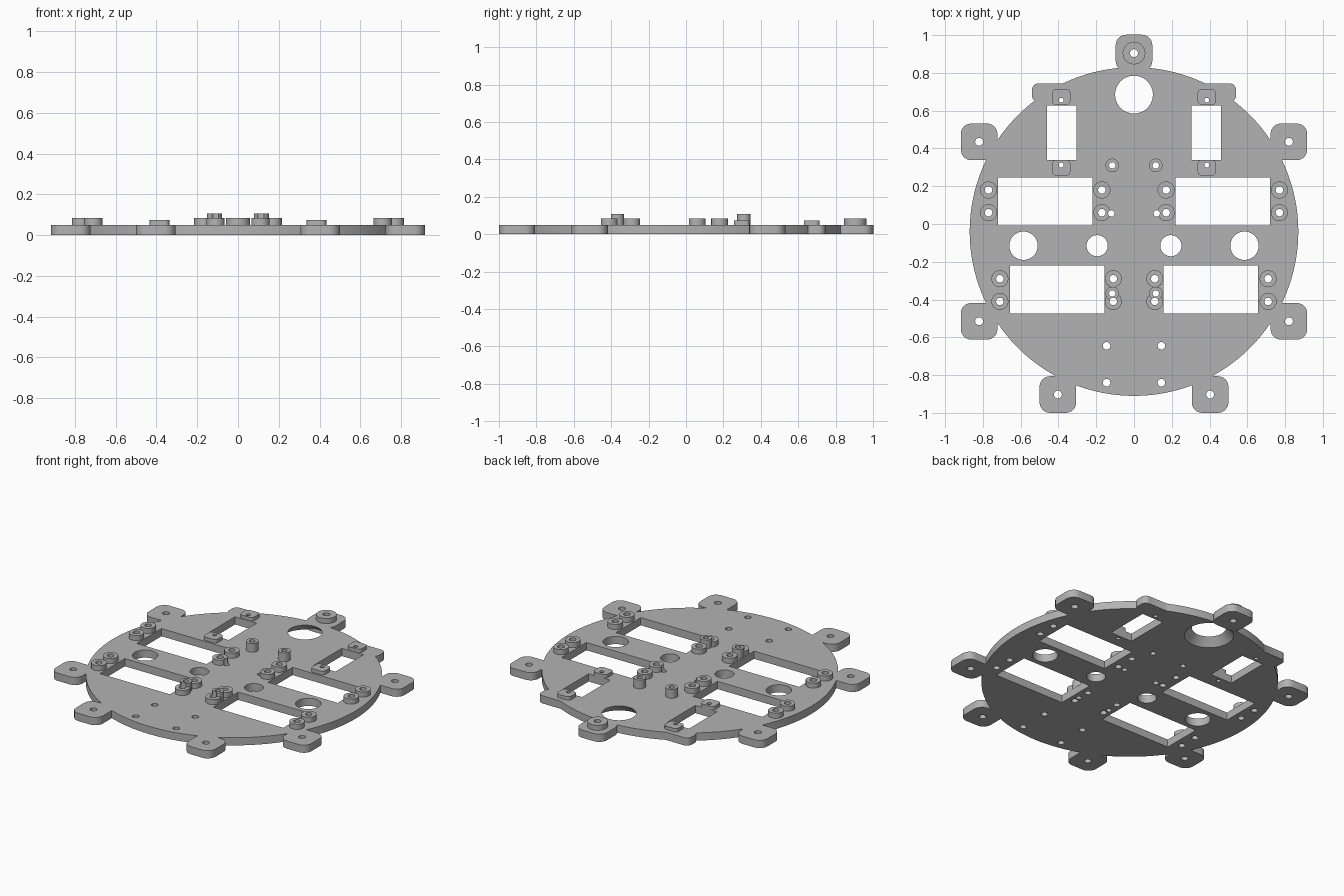
import bpy
import bmesh
import math

if "Cube" in bpy.data.objects:
    bpy.data.objects.remove(bpy.data.objects["Cube"], do_unlink=True)

THICK = 0.05   # plate thickness

grey = bpy.data.materials.new("plain grey")
grey.use_nodes = True
colour = (0.45, 0.45, 0.45, 1)
grey.diffuse_color = colour
grey.node_tree.nodes["Principled BSDF"].inputs["Base Color"].default_value = colour


def prism(bm, points, z0, z1):
    """Extrude a flat outline from z0 up to z1."""
    face = bm.faces.new([bm.verts.new((x, y, z0)) for x, y in points])
    top = bmesh.ops.extrude_face_region(bm, geom=[face])["geom"]
    moved = [v for v in top if isinstance(v, bmesh.types.BMVert)]
    bmesh.ops.translate(bm, verts=moved, vec=(0, 0, z1 - z0))


def circle(x, y, r, n=32):
    return [(x + r * math.cos(math.tau * i / n), y + r * math.sin(math.tau * i / n))
            for i in range(n)]


def rounded(x0, x1, y0, y1, r, n=6):
    """Rectangle outline with rounded corners."""
    centres = [(x1 - r, y1 - r), (x0 + r, y1 - r), (x0 + r, y0 + r), (x1 - r, y0 + r)]
    pts = []
    for k, (cx, cy) in enumerate(centres):
        for i in range(n + 1):
            a = math.pi / 2 * (k + i / n)
            pts.append((cx + r * math.cos(a), cy + r * math.sin(a)))
    return pts


def box(x0, x1, y0, y1):
    return [(x0, y0), (x1, y0), (x1, y1), (x0, y1)]


def finish(name, bm):
    bmesh.ops.recalc_face_normals(bm, faces=bm.faces)
    mesh = bpy.data.meshes.new(name)
    bm.to_mesh(mesh)
    bm.free()
    mesh.materials.append(grey)
    obj = bpy.data.objects.new(name, mesh)
    bpy.context.collection.objects.link(obj)
    return obj


def solid(name, outlines, z0, z1):
    bm = bmesh.new()
    for pts in outlines:
        prism(bm, pts, z0, z1)
    return finish(name, bm)


def activate(obj):
    bpy.ops.object.select_all(action="DESELECT")
    obj.select_set(True)
    bpy.context.view_layer.objects.active = obj


def boolean(obj, other, operation):
    mod = obj.modifiers.new(operation, "BOOLEAN")
    mod.object = other
    mod.operation = operation
    mod.solver = "EXACT"
    activate(obj)
    bpy.ops.object.modifier_apply(modifier=mod.name)


def discard(obj):
    bpy.data.objects.remove(obj, do_unlink=True)


# Round base plate with a flared opening for the ball caster
plate = solid("base_plate", [circle(0, -0.04, 0.87, 128)], 0, THICK)
bm = bmesh.new()
cone = bmesh.ops.create_cone(bm, cap_ends=True, segments=48,
                             radius1=0.163, radius2=0.082, depth=0.09)
bmesh.ops.translate(bm, verts=cone["verts"], vec=(0, 0.685, THICK / 2))
cutter = finish("caster_cutter", bm)
boolean(plate, cutter, "DIFFERENCE")
discard(cutter)

# Mounting tabs around the rim and square shoulders at the back
tab_centres = [(0, 0.905)]
for s in (-1, 1):
    tab_centres += [(s * 0.82, 0.435), (s * 0.82, -0.515), (s * 0.403, -0.903)]
H = 0.097
outlines = [rounded(x - H, x + H, y - H, y + H, 0.055) for x, y in tab_centres]
outlines += [rounded(s * 0.395 - 0.145, s * 0.395 + 0.145, 0.645, 0.745, 0.035)
             for s in (-1, 1)]
for pts in outlines:
    piece = solid("rim_piece", [pts], 0, THICK)
    boolean(plate, piece, "UNION")
    discard(piece)

# Boss, post and pad positions on the +x side
bosses = [(x, y) for x in (0.17, 0.77) for y in (0.06, 0.18)]
bosses += [(x, y) for x in (0.11, 0.71) for y in (-0.29, -0.41)]
posts = [(0.115, 0.31), (0.115, -0.368)]
pads = [(0.672, 0.655), (0.298, 0.312)]   # pad centre y, hole y
PAD_X = 0.385

# Drilled holes as x, y, radius
drills = [(x, y, 0.02) for x, y in bosses]
drills += [(x, y, 0.017) for x, y in posts]
drills += [(PAD_X, hole_y, 0.013) for _, hole_y in pads]
drills += [(0.145, -0.645, 0.02), (0.145, -0.84, 0.02), (0.12, 0.056, 0.017)]
drills += [(0.585, -0.115, 0.075), (0.195, -0.115, 0.056)]

# Rectangular windows on the +x side
windows = [(0.22, 0.72, -0.008, 0.245), (0.155, 0.657, -0.475, -0.22),
           (0.305, 0.46, 0.34, 0.627)]

holes = [circle(x, y, 0.021, 20) for x, y in tab_centres]
for s in (-1, 1):
    holes += [circle(s * x, y, r, 40 if r > 0.05 else 20) for x, y, r in drills]
    holes += [box(s * x0, s * x1, y0, y1) for x0, x1, y0, y1 in windows]
hole_cutters = [solid("hole_cutter", [pts], -0.1, 0.3) for pts in holes]

# Raised parts on top of the plate
parts = [plate, solid("rear_tab_boss", [circle(0, 0.905, 0.06)], THICK, 0.083)]
for s, side in ((1, "left"), (-1, "right")):
    for i, (x, y) in enumerate(bosses, 1):
        parts.append(solid(f"{side}_motor_boss_{i}",
                           [circle(s * x, y, 0.045)], THICK, 0.083))
    for i, (x, y) in enumerate(posts, 1):
        parts.append(solid(f"{side}_post_{i}",
                           [circle(s * x, y, 0.036)], THICK, 0.107))
    for i, (y, _) in enumerate(pads, 1):
        pts = rounded(s * PAD_X - 0.048, s * PAD_X + 0.048, y - 0.042, y + 0.042, 0.022)
        parts.append(solid(f"{side}_sensor_pad_{i}", [pts], THICK, 0.073))


def bounds(obj):
    xs = [v.co.x for v in obj.data.vertices]
    ys = [v.co.y for v in obj.data.vertices]
    return min(xs), max(xs), min(ys), max(ys)


# Cut every hole through each part it reaches
cutter_bounds = [bounds(c) for c in hole_cutters]
for part in parts:
    a = bounds(part)
    for cut, b in zip(hole_cutters, cutter_bounds):
        if a[0] < b[1] and b[0] < a[1] and a[2] < b[3] and b[2] < a[3]:
            boolean(part, cut, "DIFFERENCE")
    activate(part)
    bpy.ops.object.shade_smooth_by_angle(angle=math.radians(30))

for cut in hole_cutters:
    discard(cut)
